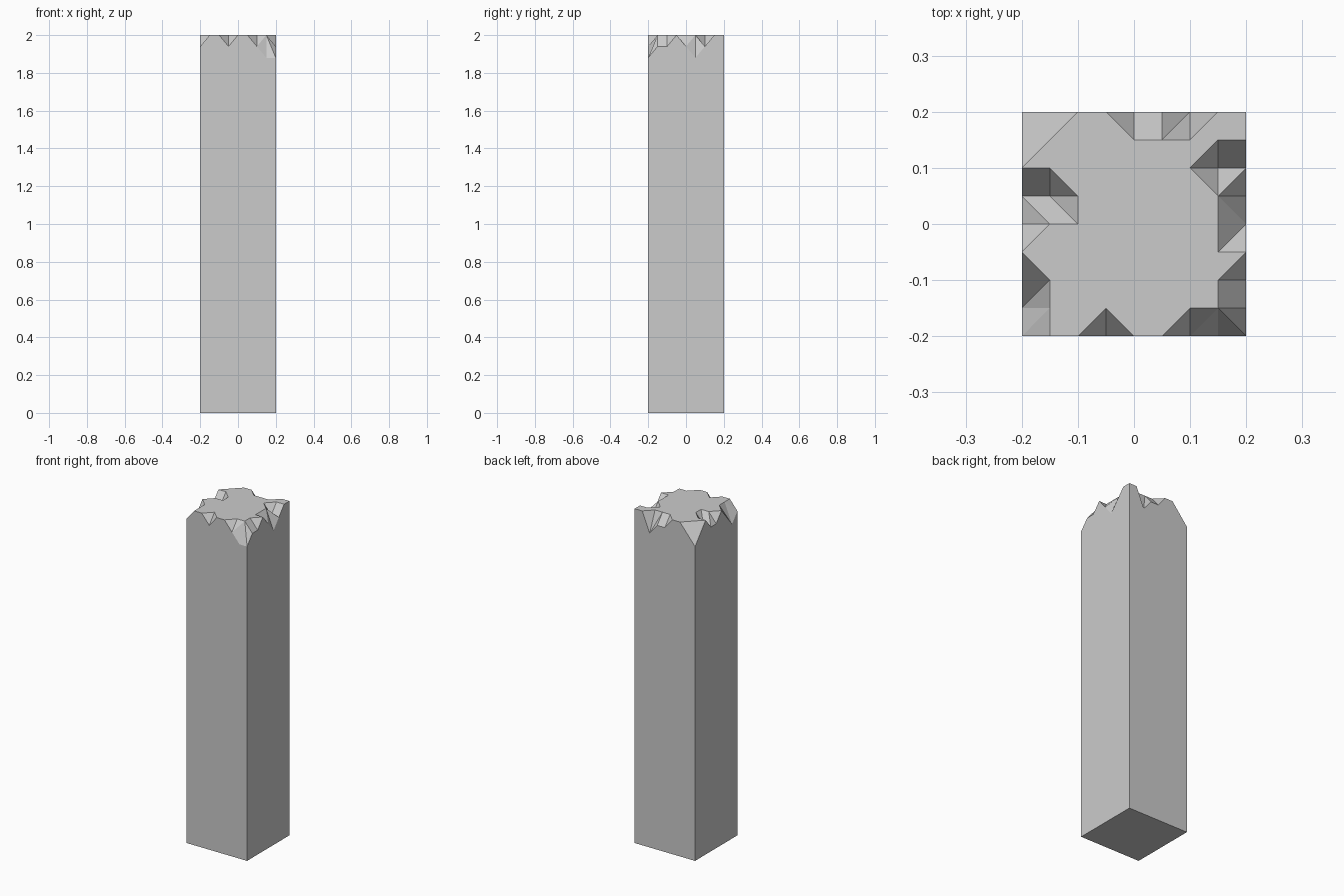
import bpy, bmesh, math

if "Cube" in bpy.data.objects:
    bpy.data.objects.remove(bpy.data.objects["Cube"])

STEP, CHIP, TOP, N = 0.05, 0.06, 2.0, 4

# Chip depth (in 0.06 steps) at points of the top grid, in grid units from the centre
chips = {
    (-4, -4): 1, (-1, -4): 1, (2, -4): 1, (3, -4): 2, (4, -4): 2,   # front edge
    (4, -3): 1, (4, -2): 1, (4, 0): 1, (4, 1): 2, (4, 2): 1, (3, 2): 1,  # right edge
    (2, 4): 2, (1, 4): 1, (0, 4): 1, (-3, 4): 1, (-4, 4): 2,        # back edge
    (-4, 3): 1, (-4, 1): 1, (-3, 1): 1, (-4, 0): 1, (-4, -2): 1, (-4, -3): 2,  # left edge
}
# Cells whose diagonal runs through the chipped corner
valley_cells = {(1, 3), (-3, 0), (3, -1), (-4, -3)}

bm = bmesh.new()
rng = range(-N, N + 1)
top = {(i, j): bm.verts.new((i * STEP, j * STEP, TOP - CHIP * chips.get((i, j), 0)))
       for i in rng for j in rng}

# Chipped top surface
for i in range(-N, N):
    for j in range(-N, N):
        a, b, c, d = (top[p] for p in ((i, j), (i + 1, j), (i + 1, j + 1), (i, j + 1)))
        ridge_ac = a.co.z + c.co.z >= b.co.z + d.co.z
        if ridge_ac != ((i, j) in valley_cells):
            tris = ((a, b, c), (a, c, d))
        else:
            tris = ((a, b, d), (b, c, d))
        for t in tris:
            bm.faces.new(t)

# Four walls and the base
base = {(i, j): bm.verts.new((i * N * STEP, j * N * STEP, 0))
        for i in (-1, 1) for j in (-1, 1)}
corners = [(-1, -1), (1, -1), (1, 1), (-1, 1)]
for k, p in enumerate(corners):
    q = corners[(k + 1) % 4]
    dx, dy = (q[0] - p[0]) // 2, (q[1] - p[1]) // 2
    rim = [top[(p[0] * N + dx * s, p[1] * N + dy * s)] for s in range(2 * N + 1)]
    bm.faces.new([base[p], base[q]] + rim[::-1])
bm.faces.new([base[p] for p in reversed(corners)])

# Merge the flat parts into single faces
bmesh.ops.dissolve_limit(bm, angle_limit=math.radians(0.5), verts=bm.verts, edges=bm.edges)
bmesh.ops.recalc_face_normals(bm, faces=bm.faces)
mesh = bpy.data.meshes.new("chipped_post")
bm.to_mesh(mesh)
bm.free()
bpy.context.collection.objects.link(bpy.data.objects.new("chipped_post", mesh))
